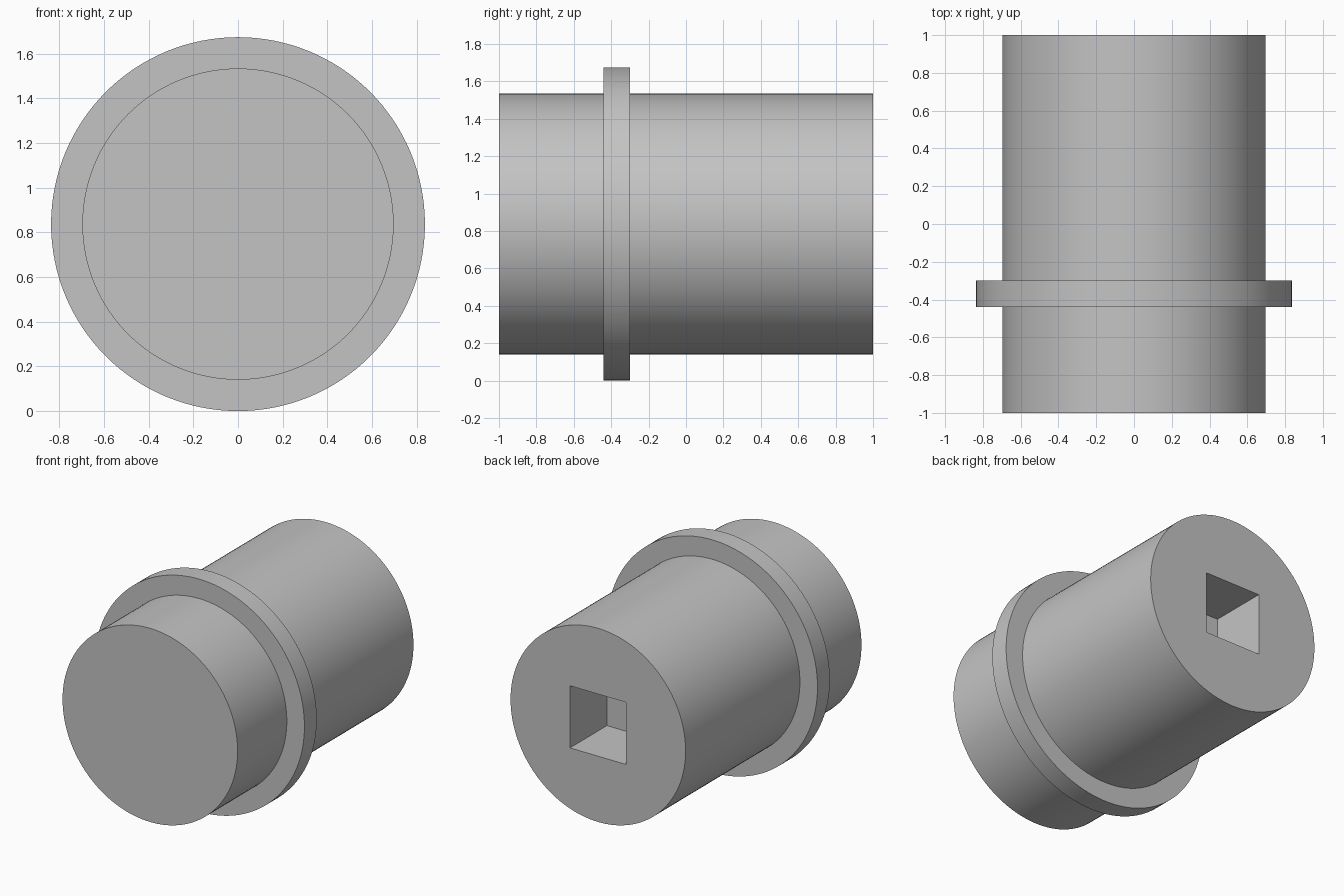
import bpy
import bmesh
import math
from mathutils import Matrix, Vector

cube = bpy.data.objects.get("Cube")
if cube:
    bpy.data.objects.remove(cube, do_unlink=True)

BODY_R, COLLAR_R = 0.697, 0.837
SEGMENTS = 128

# Plain grey
grey = bpy.data.materials.new("grey")
grey.use_nodes = True
grey.diffuse_color = (0.55, 0.55, 0.55, 1)
grey.node_tree.nodes["Principled BSDF"].inputs["Base Color"].default_value = grey.diffuse_color


def add_object(name, bm):
    bmesh.ops.recalc_face_normals(bm, faces=bm.faces)
    mesh = bpy.data.meshes.new(name)
    bm.to_mesh(mesh)
    bm.free()
    mesh.materials.append(grey)
    obj = bpy.data.objects.new(name, mesh)
    bpy.context.collection.objects.link(obj)
    return obj


# Plug with collar: profile of (radius, y) turned around the y axis
profile = [(BODY_R, -1), (BODY_R, -0.44), (COLLAR_R, -0.44),
           (COLLAR_R, -0.30), (BODY_R, -0.30), (BODY_R, 1)]
bm = bmesh.new()
rings = [[bm.verts.new((r * math.cos(a), y, COLLAR_R + r * math.sin(a)))
          for a in (math.tau * i / SEGMENTS for i in range(SEGMENTS))]
         for r, y in profile]
for ring, following in zip(rings, rings[1:]):
    for i in range(SEGMENTS):
        j = (i + 1) % SEGMENTS
        bm.faces.new((ring[i], ring[j], following[j], following[i]))
bm.faces.new(rings[0])
bm.faces.new(rings[-1])
plug = add_object("collared_plug", bm)

# Square drive socket, sunk into the back end
bm = bmesh.new()
bmesh.ops.create_cube(bm, size=1, matrix=Matrix.Translation(Vector((0, 0.88, COLLAR_R)))
                      @ Matrix.Diagonal((0.447, 0.6, 0.447, 1)))
cutter = add_object("socket_cutter", bm)
cutter.hide_render = True

socket = plug.modifiers.new("square_socket", "BOOLEAN")
socket.operation = "DIFFERENCE"
socket.solver = "EXACT"
socket.object = cutter

# Apply the cut, then drop the cutter
bpy.ops.object.select_all(action="DESELECT")
plug.select_set(True)
bpy.context.view_layer.objects.active = plug
bpy.ops.object.modifier_apply(modifier=socket.name)
bpy.data.objects.remove(cutter, do_unlink=True)
bpy.ops.object.shade_smooth_by_angle(angle=math.radians(30))
